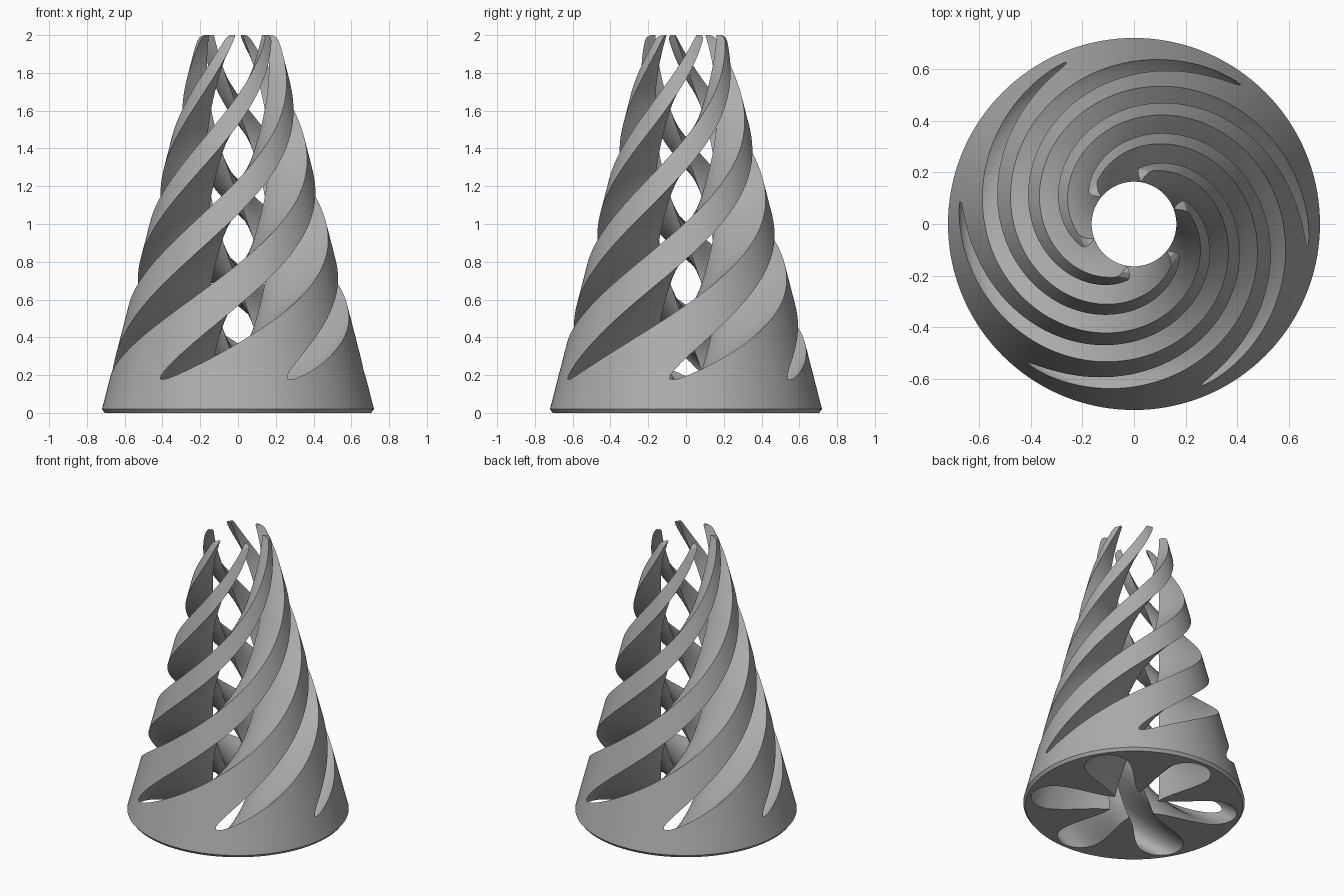
import bpy, bmesh, math

cube = bpy.data.objects.get("Cube")
if cube:
    bpy.data.objects.remove(cube, do_unlink=True)

SLOTS = 6
TWIST = math.radians(130)      # turn per unit of height
TIP_Z = 0.15                   # height where the slots break the surface
TIP_ANGLE = math.radians(-9.5)

grey = bpy.data.materials.new("plain grey")
grey.use_nodes = True
colour = (0.42, 0.42, 0.42, 1)
grey.diffuse_color = colour
grey.node_tree.nodes["Principled BSDF"].inputs["Base Color"].default_value = colour


def loft(name, rings):
    """Skin a stack of equal-length closed rings and cap both ends."""
    bm = bmesh.new()
    loops = [[bm.verts.new(p) for p in ring] for ring in rings]
    n = len(loops[0])
    for a, b in zip(loops, loops[1:]):
        for i in range(n):
            j = (i + 1) % n
            bm.faces.new((a[i], a[j], b[j], b[i]))
    bm.faces.new(loops[0][::-1])
    bm.faces.new(loops[-1])
    bmesh.ops.recalc_face_normals(bm, faces=bm.faces)
    mesh = bpy.data.meshes.new(name)
    bm.to_mesh(mesh)
    bm.free()
    mesh.materials.append(grey)
    obj = bpy.data.objects.new(name, mesh)
    bpy.context.collection.objects.link(obj)
    return obj


def circle(radius, z, n=144):
    return [(radius * math.cos(math.tau * i / n), radius * math.sin(math.tau * i / n), z)
            for i in range(n)]


# Solid cone with a chamfered foot and a softened rim
profile = [(0.705, 0.0), (0.72, 0.02)]
for i in range(1, 31):
    z = 0.02 + 1.95 * i / 30
    profile.append((0.72 - 0.257 * (z - 0.02), z))
profile += [(0.21, 1.988), (0.19, 2.0)]
body = loft("twisted_cone", [circle(r, z) for r, z in profile])

# One spoon-shaped slot: narrow neck widening to a round end
NECK_X, NECK_W, END_X, END_W = 0.142, 0.082, 0.53, 0.15
side = []
for i in range(10):
    t = i / 10
    ease = t * t * (3 - 2 * t)
    side.append((NECK_X + (END_X - NECK_X) * t, NECK_W + (END_W - NECK_W) * ease))
for i in range(10):
    a = math.pi / 2 * (1 - i / 10)
    side.append((END_X + END_W * math.cos(a), END_W * math.sin(a)))
petal = [(x, -y) for x, y in side] + [(END_X + END_W, 0)]
petal += side[:0:-1]           # the next slot supplies the shared neck point

# Flower of slots, twisted upwards
flower = []
for k in range(SLOTS):
    c, s = math.cos(math.tau * k / SLOTS), math.sin(math.tau * k / SLOTS)
    flower += [(x * c - y * s, x * s + y * c) for x, y in petal]

layers = []
for i in range(101):
    z = -0.05 + 2.1 * i / 100
    a = TIP_ANGLE + TWIST * (z - TIP_Z)
    c, s = math.cos(a), math.sin(a)
    layers.append([(x * c - y * s, x * s + y * c, z) for x, y in flower])
cutter = loft("slot_cutter", layers)
cutter.hide_render = True

# Carve the slots, leaving the spiral fins
cut = body.modifiers.new("slots", 'BOOLEAN')
cut.operation = 'DIFFERENCE'
cut.solver = 'EXACT'
cut.object = cutter
deps = bpy.context.evaluated_depsgraph_get()
body.data = bpy.data.meshes.new_from_object(body.evaluated_get(deps))
body.modifiers.clear()
bpy.data.objects.remove(cutter, do_unlink=True)

bpy.ops.object.select_all(action='DESELECT')
body.select_set(True)
bpy.context.view_layer.objects.active = body
bpy.ops.object.shade_smooth_by_angle(angle=math.radians(30))
